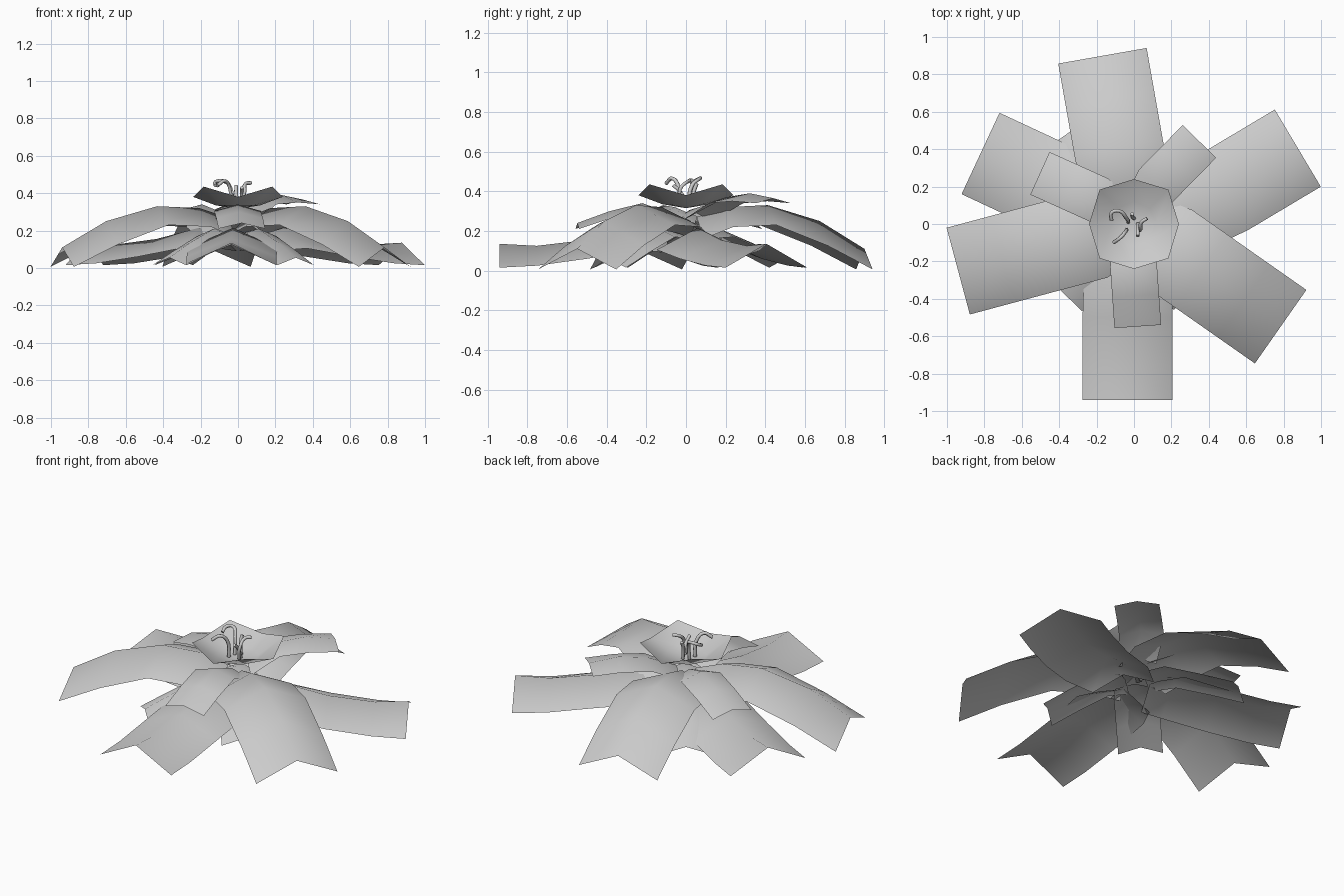
import bpy, bmesh
from math import radians, sin, cos, pi

cube = bpy.data.objects.get("Cube")
if cube:
    bpy.data.objects.remove(cube)

grey = bpy.data.materials.new("petal_grey")
grey.use_nodes = True
colour = (0.6, 0.6, 0.6, 1)
grey.diffuse_color = colour
grey.node_tree.nodes["Principled BSDF"].inputs["Base Color"].default_value = colour


def finish(name, bm):
    bmesh.ops.recalc_face_normals(bm, faces=bm.faces)
    if sum(f.normal.z for f in bm.faces) < 0:
        bmesh.ops.reverse_faces(bm, faces=bm.faces)
    mesh = bpy.data.meshes.new(name)
    bm.to_mesh(mesh)
    bm.free()
    mesh.materials.append(grey)
    mesh.shade_smooth()
    obj = bpy.data.objects.new(name, mesh)
    bpy.context.collection.objects.link(obj)


# Arched strip, two cells wide; rows are (distance share, height, half width, edge drop)
def petal(name, angle, length, shift, rows):
    bm = bmesh.new()
    a = radians(angle)
    grid = []
    for share, z, half, drop in rows:
        line = []
        for side in (-1, 0, 1):
            r = share * length
            t = side * half + shift * min(1, share * 3)
            line.append(bm.verts.new((r * cos(a) - t * sin(a),
                                      r * sin(a) + t * cos(a),
                                      z - drop * abs(side))))
        grid.append(line)
    for low, high in zip(grid, grid[1:]):
        for i in range(2):
            bm.faces.new((low[i], high[i], high[i + 1], low[i + 1]))
    finish(name, bm)


arched = [(0.06, 0.27, 0.2, 0.11), (0.22, 0.32, 0.24, 0.1), (0.46, 0.33, 0.24, 0.1),
          (0.75, 0.25, 0.24, 0.125), (1, 0.11, 0.24, 0.104)]
spread = [(0.1, 0.17, 0.18, 0.08), (0.25, 0.215, 0.24, 0.11), (0.53, 0.155, 0.24, 0.095),
          (0.8, 0.125, 0.24, 0.1), (1, 0.135, 0.24, 0.12)]
drooping = [(0.1, 0.28, 0.11, 0.04), (0.4, 0.34, 0.125, 0.035),
            (0.7, 0.3, 0.125, 0.035), (1, 0.24, 0.125, 0.03)]
raised = [(0.1, 0.29, 0.11, 0.04), (0.4, 0.37, 0.125, 0.03),
          (0.7, 0.39, 0.125, 0.04), (1, 0.365, 0.125, 0.025)]
base = [(0.1, 0.19, 0.11, 0.03), (0.35, 0.21, 0.125, 0.04),
        (0.7, 0.135, 0.125, 0.045), (1, 0.055, 0.125, 0.04)]

layers = {
    "upper_petal": (arched, [(100, 0.915, 0.01), (-35, 0.957, 0), (195, 0.973, 0)]),
    "lower_petal": (spread, [(30.8, 0.96, -0.1), (-90, 0.94, -0.035), (155, 0.903, 0.005)]),
    "inner_petal_drooping": (drooping, [(155.7, 0.57, -0.04), (-86, 0.548, -0.018)]),
    "inner_petal_raised": (raised, [(45.5, 0.56, 0.06)]),
    "base_petal": (base, [(226, 0.528, 0), (125, 0.6, 0), (-51, 0.49, 0)]),
}
for name, (rows, places) in layers.items():
    for number, (angle, length, shift) in enumerate(places, 1):
        petal(f"{name}_{number}", angle, length, shift, rows)

# Eight-sided cup with a rim that rises at every second corner
bm = bmesh.new()
centre = bm.verts.new((0, 0, 0.315))
inner, rim = [], []
for i in range(8):
    a = i * pi / 4
    x, y = cos(a), sin(a)
    inner.append(bm.verts.new((0.12 * x, 0.12 * y, 0.335)))
    r, z = (0.26, 0.435) if i % 2 else (0.24, 0.38)
    rim.append(bm.verts.new((r * x, r * y, z)))
for i in range(8):
    j = (i + 1) % 8
    bm.faces.new((centre, inner[i], inner[j]))
    bm.faces.new((inner[i], rim[i], rim[j], inner[j]))
finish("flower_cup", bm)

# Thin curled stamens
stamens = [
    [(-0.03, 0.01, 0.33), (-0.04, 0.03, 0.43), (-0.08, 0.07, 0.465), (-0.12, 0.06, 0.46), (-0.12, 0.02, 0.44)],
    [(0.02, -0.02, 0.33), (0.035, -0.03, 0.41), (0.04, 0.01, 0.45), (0.07, 0.03, 0.455)],
    [(-0.04, -0.03, 0.33), (-0.045, -0.04, 0.43), (-0.07, -0.07, 0.465), (-0.11, -0.1, 0.44)],
    [(0, 0.03, 0.33), (-0.01, 0.04, 0.4), (-0.01, 0.055, 0.44)],
    [(0.02, 0, 0.33), (0.02, -0.03, 0.4), (0.02, -0.065, 0.43)],
]
for number, path in enumerate(stamens, 1):
    curve = bpy.data.curves.new(f"stamen_{number}", "CURVE")
    curve.dimensions = "3D"
    curve.bevel_depth = 0.01
    curve.bevel_resolution = 1
    curve.resolution_u = 4
    curve.use_fill_caps = True
    spline = curve.splines.new("BEZIER")
    spline.bezier_points.add(len(path) - 1)
    for point, co in zip(spline.bezier_points, path):
        point.co = co
        point.handle_left_type = point.handle_right_type = "AUTO"
    curve.materials.append(grey)
    obj = bpy.data.objects.new(f"stamen_{number}", curve)
    bpy.context.collection.objects.link(obj)
